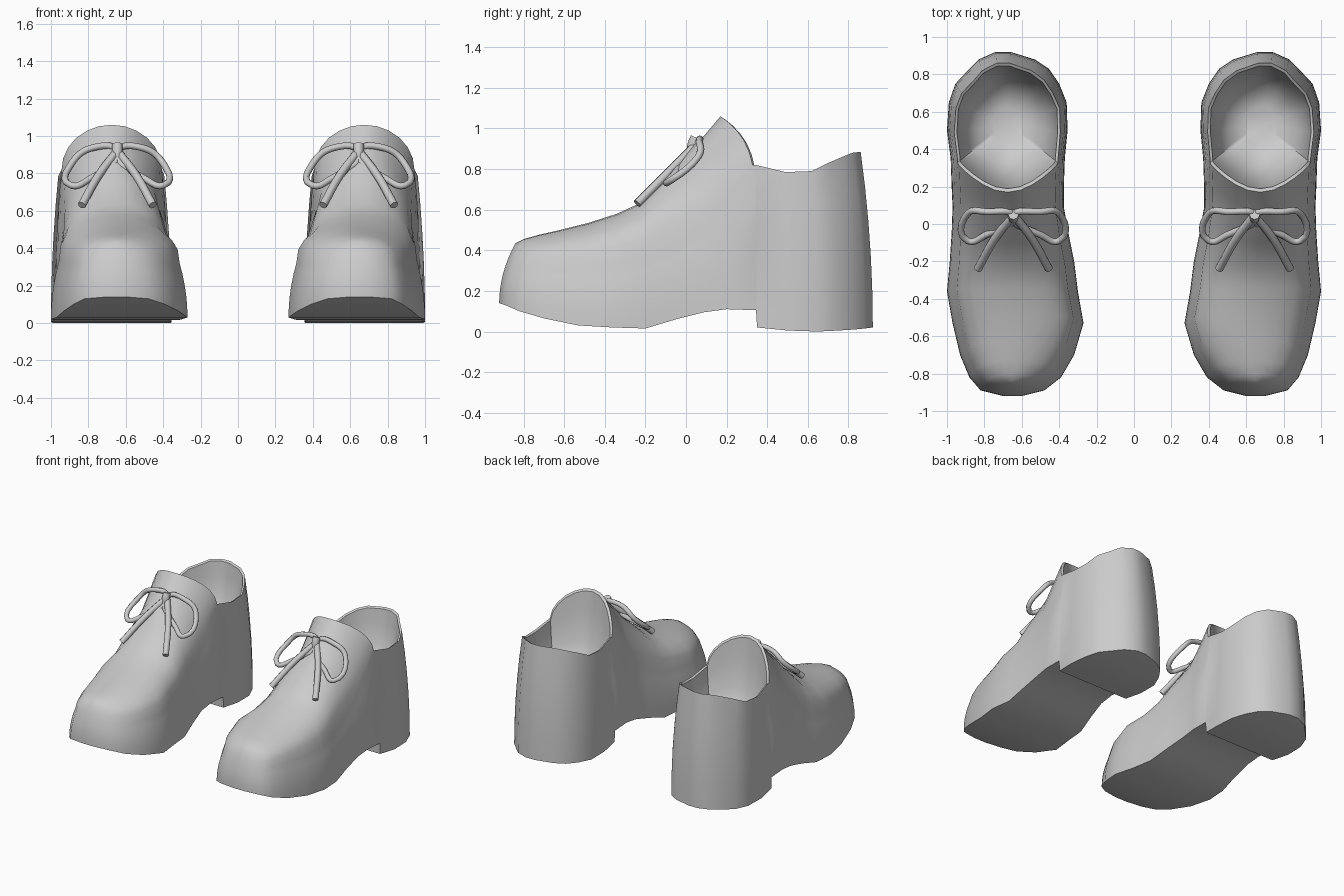
import bpy, bmesh, math
from mathutils import Vector

cube = bpy.data.objects.get("Cube")
if cube:
    bpy.data.objects.remove(cube, do_unlink=True)

leather = bpy.data.materials.new("plain grey leather")
leather.use_nodes = True
GREY = (0.6, 0.6, 0.6, 1)
leather.diffuse_color = GREY
leather.node_tree.nodes["Principled BSDF"].inputs["Base Color"].default_value = GREY

# Shoe sections from toe to heel:
# base y, outer x, inner x, sole z, wall top z, crown y, crown z
TOE = [
    (-.92, -.70, -.60, .14, .33, -.84, .435),
    (-.89, -.82, -.48, .13, .32, -.80, .455),
    (-.82, -.88, -.39, .1, .32, -.73, .475),
    (-.7, -.93, -.32, .065, .32, -.62, .5),
    (-.53, -.97, -.27, .03, .32, -.48, .535),
    (-.36, -1, -.30, .02, .33, -.34, .58),
    (-.2, -.985, -.32, .015, .36, -.22, .635),
    (-.05, -.975, -.35, .06, .42, -.1, .76),
    (.09, -.97, -.375, .095, .52, 0, .88),
    (.2, -.975, -.375, .11, .66, .09, .965),
    (.345, -.98, -.37, .105, .82, .17, 1.06),
]
# Open sections around the heel: base y, outer x, inner x, sole z, rim y, rim z
HEEL = [
    (.35, -.98, -.37, .02, .345, .82),
    (.5, -1, -.355, .005, .49, .785),
    (.65, -.99, -.36, 0, .62, .79),
    (.75, -.955, -.4, .005, .7, .83),
    (.83, -.88, -.455, .01, .77, .86),
    (.88, -.83, -.53, .015, .82, .88),
    (.92, -.74, -.66, .02, .86, .885),
]
WALL, ARCH = 6, 11


def section(bm, y, xl, xr, sole, spring, top_y, top, arched):
    """Left wall upward, optional arch, right wall downward."""
    cx, half = (xl + xr) / 2, (xr - xl) / 2
    lean = 8 if arched and y > 0 else 2
    squash = 1 if y > 0 else 0.8

    def vert(x, z):
        rise = (z - sole) / (top - sole)
        return bm.verts.new((x, y + (top_y - y) * rise ** lean, z))

    steps = [k / (WALL - 1) for k in range(WALL)]

    def wall(side):
        return [vert(cx + side * half * (1 - 0.12 * f * f),
                     sole + (spring - sole) * f) for f in steps]

    left, right = wall(-1), wall(1)
    arch = []
    if arched:
        for k in range(1, ARCH + 1):
            a = math.pi * k / (ARCH + 1)
            arch.append(vert(cx - half * 0.88 * math.cos(a),
                             spring + (top - spring) * math.sin(a) ** squash))
    return left, arch, right


def strip(bm, a, b, closed=False):
    """Quads between two matching rows of vertices."""
    n = len(a)
    for k in range(n if closed else n - 1):
        j = (k + 1) % n
        bm.faces.new((a[k], a[j], b[j], b[k]))


def make_shoe(name, side):
    bm = bmesh.new()
    rows = [section(bm, *s, True) for s in TOE]
    rows += [section(bm, y, xl, xr, sole, rz, ry, rz, False)
             for y, xl, xr, sole, ry, rz in HEEL]

    # Walls, vamp and sole
    for a, b in zip(rows, rows[1:]):
        strip(bm, a[0], b[0])
        strip(bm, a[2], b[2])
        strip(bm, [a[0][0], a[2][0]], [b[0][0], b[2][0]])
        if a[1] and b[1]:
            strip(bm, [a[0][-1], *a[1], a[2][-1]], [b[0][-1], *b[1], b[2][-1]])

    # Narrow toe and heel ends
    strip(bm, rows[0][0], rows[0][2])
    strip(bm, rows[-1][0], rows[-1][2])
    crown = [rows[0][0][-1], *rows[0][1], rows[0][2][-1]]
    mid = len(crown) // 2
    for k in range(mid - 1):
        bm.faces.new((crown[k], crown[k + 1], crown[-2 - k], crown[-1 - k]))
    bm.faces.new(crown[mid - 1:mid + 2])

    # Rolled rim and lining, sunk from the opening's edge
    tongue, heel = rows[len(TOE) - 1], rows[len(TOE):]
    loop = [tongue[0][-1], *tongue[1], tongue[2][-1]]
    loop += [r[2][-1] for r in heel] + [r[0][-1] for r in reversed(heel)]
    centre = Vector((-.68, .54, 0))
    floor = 0.42
    outer = loop
    for scale, drop in ((.95, .02), (.91, .25), (.82, .6), (.6, .88), (.3, .98)):
        ring = []
        for v in loop:
            p = centre + (v.co - centre) * scale
            p.z = v.co.z + (floor - v.co.z) * drop
            ring.append(bm.verts.new(p))
        strip(bm, outer, ring, True)
        outer = ring
    bm.faces.new(outer)

    for v in bm.verts:
        v.co.x *= side
    bmesh.ops.recalc_face_normals(bm, faces=bm.faces)
    mesh = bpy.data.meshes.new(name)
    bm.to_mesh(mesh)
    bm.free()
    mesh.materials.append(leather)
    shoe = bpy.data.objects.new(name, mesh)
    bpy.context.collection.objects.link(shoe)
    bpy.ops.object.select_all(action="DESELECT")
    shoe.select_set(True)
    bpy.context.view_layer.objects.active = shoe
    bpy.ops.object.shade_smooth_by_angle(angle=math.radians(42))


def make_lace(name, side, points, radius, closed=False):
    curve = bpy.data.curves.new(name, "CURVE")
    curve.dimensions = "3D"
    curve.bevel_depth = radius
    curve.bevel_resolution = 2
    curve.resolution_u = 5
    curve.use_fill_caps = True
    spline = curve.splines.new("BEZIER")
    spline.bezier_points.add(len(points) - 1)
    spline.use_cyclic_u = closed
    for bp, (x, y, z) in zip(spline.bezier_points, points):
        bp.co = (x * side, y, z)
        bp.handle_left_type = bp.handle_right_type = "AUTO"
    curve.materials.append(leather)
    lace = bpy.data.objects.new(name, curve)
    bpy.context.collection.objects.link(lace)


KNOT = (-.645, .05, .92)
for label, side in (("right", 1), ("left", -1)):
    make_shoe(label + "_shoe", side)
    # Bow: two loops, two tails and a knot
    for part, out in (("outer", -1), ("inner", 1)):
        def at(dx, y, z):
            return (KNOT[0] + out * dx, y, z)
        make_lace(f"{label}_{part}_bow_loop", side,
                  [KNOT, at(.14, .065, .935), at(.24, .06, .86),
                   at(.245, -.09, .735), at(.15, -.06, .77)], .018, True)
        make_lace(f"{label}_{part}_bow_tail", side,
                  [KNOT, at(.1, -.08, .79), at(.19, -.24, .63)], .022)
    make_lace(label + "_bow_knot", side,
              [(-.645, .05, .955), (-.645, .035, .92), (-.645, .03, .885)], .028)
